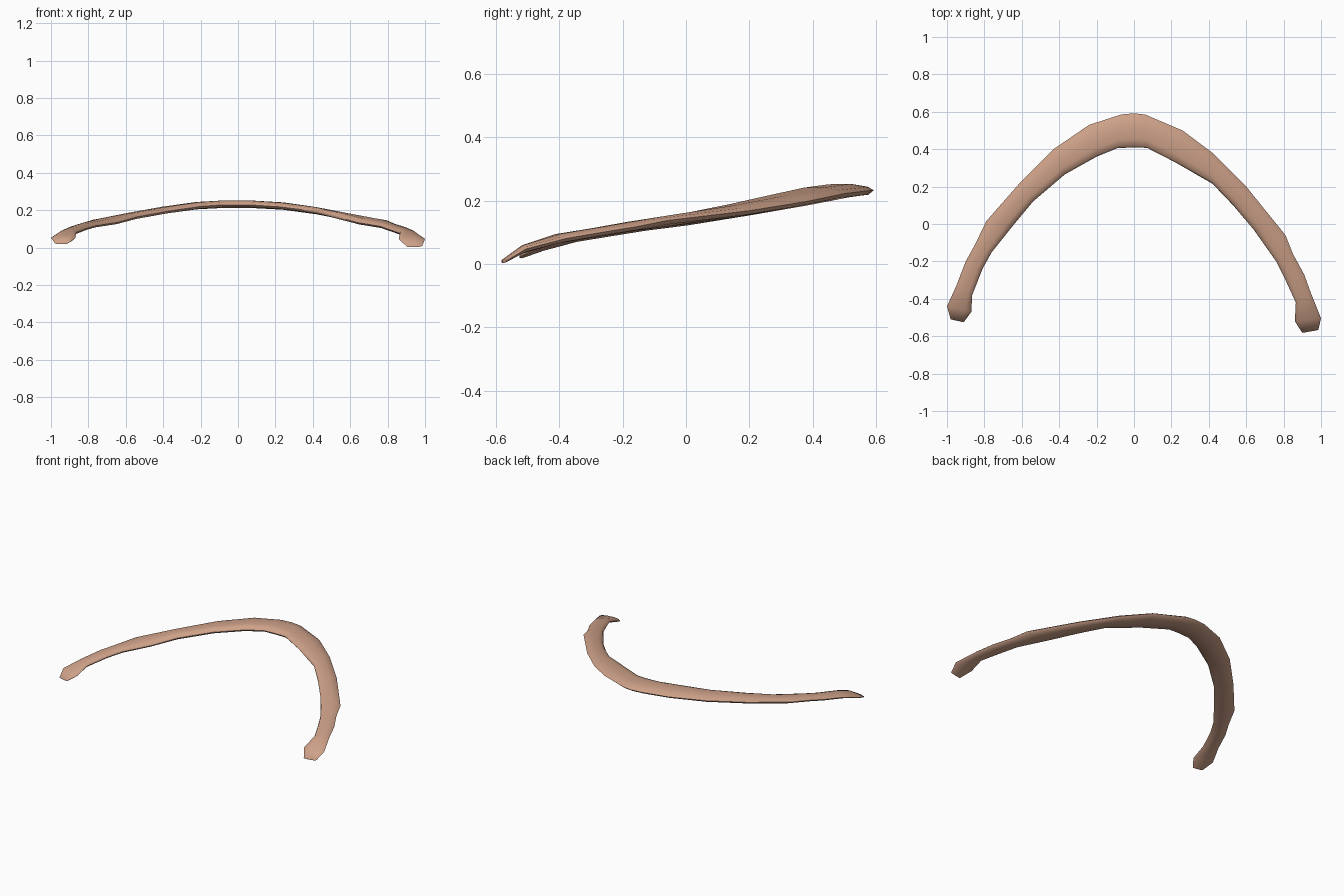
import bpy, bmesh, math
from mathutils import Vector

if "Cube" in bpy.data.objects:
    bpy.data.objects.remove(bpy.data.objects["Cube"])

# Stations along each arm, tip to apex: outer x, outer y, inner x, inner y
LEFT = [(-.98, -.51, -.91, -.525), (-1, -.44, -.87, -.47), (-.95, -.33, -.865, -.38),
        (-.9, -.2, -.81, -.24), (-.85, -.11, -.76, -.15), (-.79, .015, -.64, 0),
        (-.61, .22, -.54, .12), (-.43, .40, -.37, .265), (-.24, .53, -.2, .36),
        (-.07, .585, -.09, .405)]
RIGHT = [(.985, -.567, .9, -.582), (1, -.505, .86, -.52), (.95, -.38, .865, -.42),
         (.91, -.27, .81, -.3), (.85, -.16, .76, -.2), (.81, -.06, .64, -.03),
         (.6, .2, .53, .1), (.42, .38, .42, .215), (.26, .5, .22, .33),
         (.06, .585, .07, .407)]
APEX = (0, .592, 0, .41)

# Mid height and thickness for the matching stations
LEFT_Z = [.024, .053, .083, .105, .12, .139, .168, .199, .224, .232]
RIGHT_Z = [.009, .047, .080, .099, .117, .137, .168, .197, .222, .232]
THICK = [.012, .026, .03, .03, .031, .034, .037, .038, .039, .04]

# Flattened cross-section: position from outer to inner edge, height
SECTION = [(0, 0), (.1, .28), (.38, .5), (.75, .48), (.94, .28),
           (1, -.1), (.94, -.4), (.5, -.5), (.1, -.36)]

stations = list(zip(LEFT, LEFT_Z, THICK)) + [(APEX, .232, .04)]
stations += reversed(list(zip(RIGHT, RIGHT_Z, THICK)))

# Loft the section along the arch
bm = bmesh.new()
rings = []
for (ox, oy, ix, iy), z, t in stations:
    outer, inner = Vector((ox, oy, z)), Vector((ix, iy, z))
    rings.append([bm.verts.new(outer.lerp(inner, u) + Vector((0, 0, h * t)))
                  for u, h in SECTION])
n = len(SECTION)
for a, b in zip(rings, rings[1:]):
    for i in range(n):
        j = (i + 1) % n
        bm.faces.new((a[i], a[j], b[j], b[i]))
bm.faces.new(rings[0])
bm.faces.new(rings[-1])
bmesh.ops.recalc_face_normals(bm, faces=bm.faces)

mesh = bpy.data.meshes.new("curved_band")
bm.to_mesh(mesh)
bm.free()
band = bpy.data.objects.new("curved_band", mesh)
bpy.context.collection.objects.link(band)

# Warm skin-brown finish
mat = bpy.data.materials.new("warm_tan")
mat.diffuse_color = (.62, .36, .25, 1)
mat.use_nodes = True
mat.node_tree.nodes["Principled BSDF"].inputs["Base Color"].default_value = mat.diffuse_color
mesh.materials.append(mat)

bpy.context.view_layer.objects.active = band
band.select_set(True)
bpy.ops.object.shade_smooth_by_angle(angle=math.radians(60))
